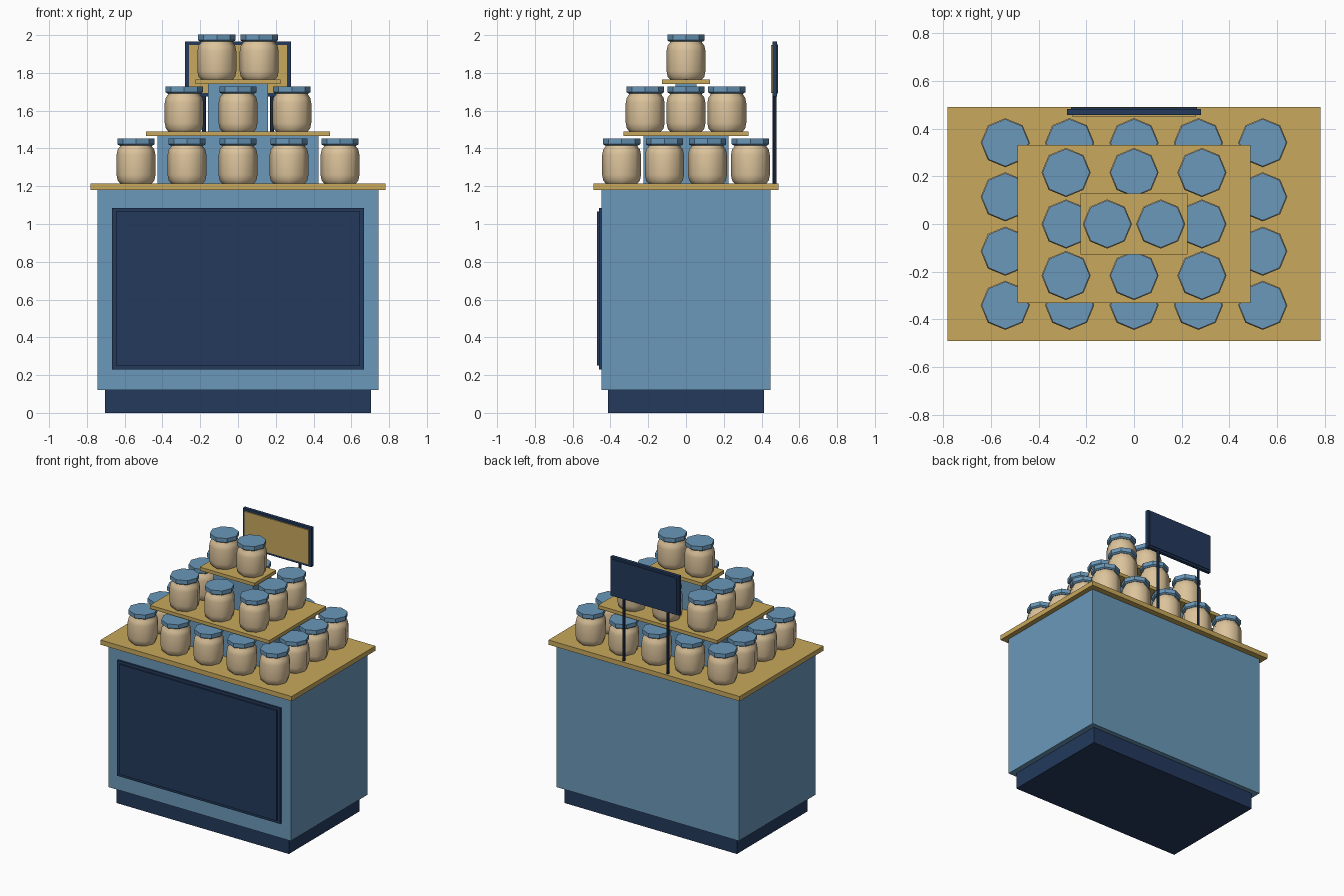
import bpy, bmesh, math

cube = bpy.data.objects.get("Cube")
if cube:
    bpy.data.objects.remove(cube, do_unlink=True)


def material(name, rgb):
    m = bpy.data.materials.new(name)
    m.use_nodes = True
    m.diffuse_color = (*rgb, 1)
    m.node_tree.nodes["Principled BSDF"].inputs["Base Color"].default_value = (*rgb, 1)
    return m


blue = material("light blue", (0.145, 0.315, 0.491))
navy = material("navy", (0.017, 0.042, 0.107))
gold = material("gold", (0.578, 0.397, 0.107))
cream = material("cream", (0.72, 0.55, 0.33))


def add_object(name, mesh, location=(0, 0, 0)):
    ob = bpy.data.objects.new(name, mesh)
    ob.location = location
    bpy.context.scene.collection.objects.link(ob)
    return ob


def box(name, mat, half_x, y0, y1, z0, z1):
    """Box centred on x = 0."""
    bm = bmesh.new()
    bmesh.ops.create_cube(bm, size=1)
    for v in bm.verts:
        v.co.x *= 2 * half_x
        v.co.y = y0 if v.co.y < 0 else y1
        v.co.z = z0 if v.co.z < 0 else z1
    mesh = bpy.data.meshes.new(name)
    bm.to_mesh(mesh)
    bm.free()
    mesh.materials.append(mat)
    return add_object(name, mesh)


def turned(name, mat, profile, sides=8, smooth=False):
    """Mesh made by turning a (radius, height) profile around z, with closed ends."""
    bm = bmesh.new()
    rings = [[bm.verts.new((r * math.cos(math.tau * i / sides),
                            r * math.sin(math.tau * i / sides), z))
              for i in range(sides)] for r, z in profile]
    for low, high in zip(rings, rings[1:]):
        for i in range(sides):
            j = (i + 1) % sides
            bm.faces.new((low[i], low[j], high[j], high[i])).smooth = smooth
    bm.faces.new(rings[0][::-1])
    bm.faces.new(rings[-1])
    mesh = bpy.data.meshes.new(name)
    bm.to_mesh(mesh)
    bm.free()
    mesh.materials.append(mat)
    return mesh


# Counter
box("plinth", navy, 0.705, -0.412, 0.412, 0, 0.12)
box("cabinet", blue, 0.745, -0.447, 0.447, 0.12, 1.18)
box("countertop", gold, 0.782, -0.49, 0.49, 1.18, 1.215)
box("front_panel_frame", navy, 0.667, -0.46, -0.44, 0.23, 1.085)
box("front_panel", navy, 0.645, -0.47, -0.45, 0.25, 1.065)

# Stepped shelves
box("lower_riser", blue, 0.425, -0.225, 0.225, 1.215, 1.465)
box("lower_shelf", gold, 0.488, -0.332, 0.332, 1.465, 1.49)
box("upper_riser", blue, 0.16, -0.055, 0.055, 1.49, 1.74)
box("upper_shelf", gold, 0.224, -0.127, 0.127, 1.74, 1.765)

# Jars
glass = turned("jar", cream, [(0.084, 0), (0.097, 0.015), (0.103, 0.045), (0.103, 0.15),
                              (0.097, 0.18), (0.085, 0.195), (0.085, 0.21)], smooth=True)
lid = turned("jar_lid", blue, [(0.088, 0.2), (0.099, 0.208), (0.099, 0.237)])

spots = [(x, y, 1.215) for x in (-0.54, -0.27, 0, 0.27, 0.54)
         for y in (-0.341, -0.114, 0.114, 0.341) if abs(x) > 0.5 or abs(y) > 0.3]
spots += [(x, y, 1.49) for x in (-0.285, 0, 0.285)
          for y in (-0.216, 0, 0.216) if x or y]
spots += [(x, 0, 1.765) for x in (-0.112, 0.112)]
for spot in spots:
    add_object("jar", glass, spot)
    add_object("jar_lid", lid, spot)

# Sign
box("sign_board", navy, 0.28, 0.457, 0.482, 1.675, 1.965)
box("sign_face", gold, 0.26, 0.45, 0.46, 1.693, 1.947)
box("sign_back", navy, 0.265, 0.48, 0.488, 1.69, 1.95)
post = turned("sign_post", navy, [(0.01, 1.215), (0.01, 1.68)])
for x in (-0.18, 0.18):
    add_object("sign_post", post, (x, 0.469, 0))
